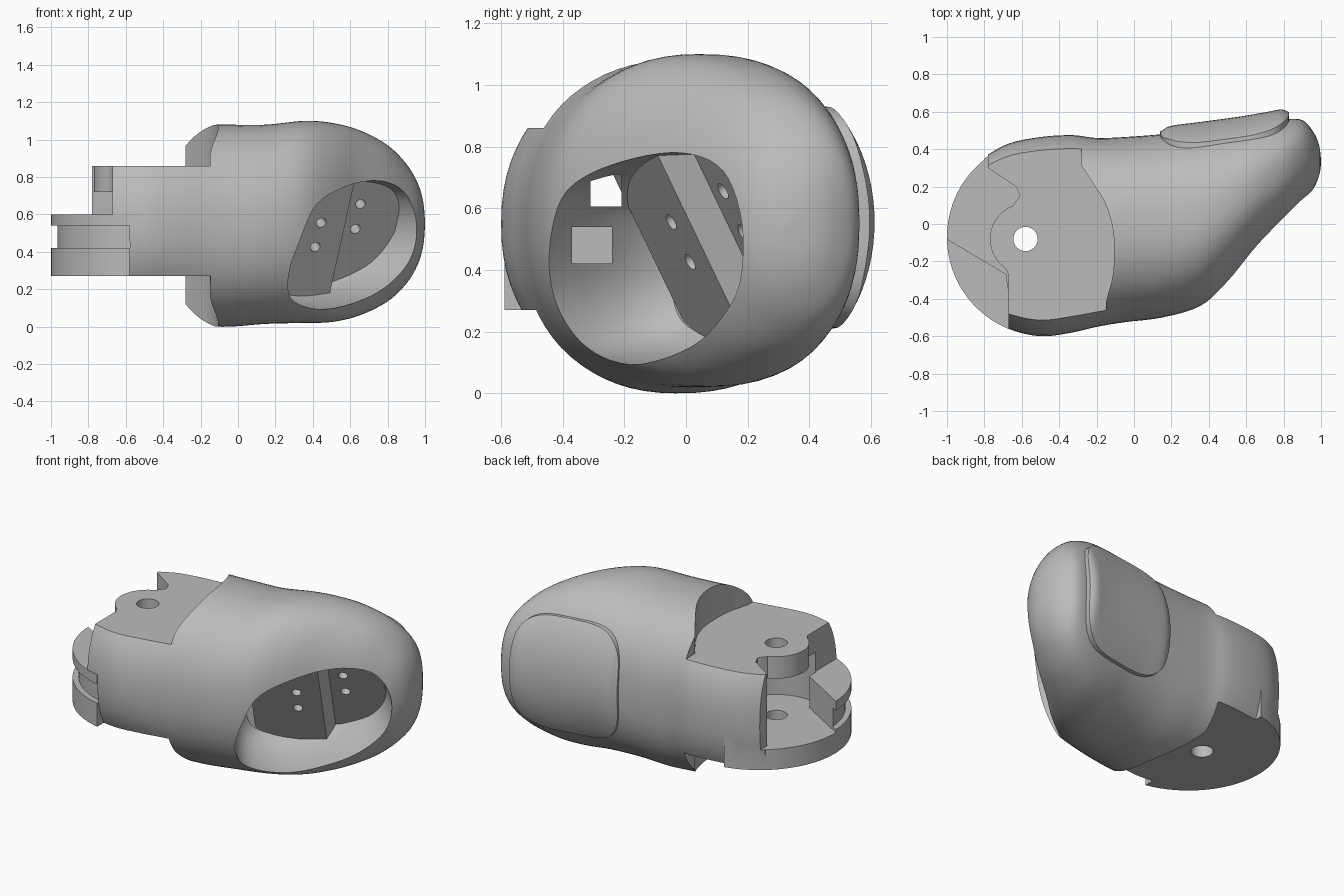
import bpy, bmesh, math
from mathutils import Vector

if "Cube" in bpy.data.objects:
    bpy.data.objects.remove(bpy.data.objects["Cube"], do_unlink=True)

grey = bpy.data.materials.new("plain grey")
grey.use_nodes = True
colour = (0.5, 0.5, 0.5, 1)
grey.diffuse_color = colour
grey.node_tree.nodes["Principled BSDF"].inputs["Base Color"].default_value = colour


def loft(name, rings):
    """Closed solid through a list of equal-length rings of points."""
    bm = bmesh.new()
    loops = [[bm.verts.new(p) for p in ring] for ring in rings]
    for a, b in zip(loops, loops[1:]):
        for i in range(len(a)):
            j = (i + 1) % len(a)
            bm.faces.new((a[i], a[j], b[j], b[i]))
    bm.faces.new(loops[0][::-1])
    bm.faces.new(loops[-1])
    bmesh.ops.recalc_face_normals(bm, faces=bm.faces)
    mesh = bpy.data.meshes.new(name)
    bm.to_mesh(mesh)
    bm.free()
    mesh.materials.append(grey)
    obj = bpy.data.objects.new(name, mesh)
    bpy.context.collection.objects.link(obj)
    return obj


def prism(name, outline, low, high):
    return loft(name, [[(x, y, z) for x, y in outline] for z in (low, high)])


def arc(cx, cy, r, start, end, n=24):
    angles = [math.radians(start + (end - start) * i / n) for i in range(n + 1)]
    return [(cx + r * math.cos(a), cy + r * math.sin(a)) for a in angles]


def box(name, lo, hi):
    return prism(name, [(lo[0], lo[1]), (hi[0], lo[1]), (hi[0], hi[1]), (lo[0], hi[1])], lo[2], hi[2])


def rod(name, centre, axis, radius, length):
    turn = Vector(axis).to_track_quat('Z', 'Y').to_matrix()
    rings = [[Vector(centre) + turn @ Vector((x, y, s * length / 2)) for x, y in arc(0, 0, radius, 0, 345, 23)]
             for s in (-1, 1)]
    return loft(name, rings)


def combine(obj, tool, operation='DIFFERENCE'):
    mod = obj.modifiers.new(operation.title(), 'BOOLEAN')
    mod.operation, mod.object, mod.solver = operation, tool, 'EXACT'
    bpy.context.view_layer.update()
    deps = bpy.context.evaluated_depsgraph_get()
    mesh = bpy.data.meshes.new_from_object(obj.evaluated_get(deps))
    obj.modifiers.clear()
    obj.data = mesh
    bpy.data.objects.remove(tool, do_unlink=True)


def spline(points, steps, closed=False):
    """Catmull-Rom curve through points of any dimension."""
    n, out = len(points), []
    for i in range(n if closed else n - 1):
        ids = [i - 1, i, i + 1, i + 2]
        a, b, c, d = [Vector(points[k % n if closed else min(max(k, 0), n - 1)]) for k in ids]
        for s in range(steps):
            t = s / steps
            out.append(b + (c - a) * t / 2 + (a * 2 - b * 5 + c * 4 - d) * t * t / 2
                       + (b * 3 - a - c * 3 + d) * t ** 3 / 2)
    return out if closed else out + [Vector(points[-1])]


def section(s, front=2.2, back=2.4, inset=0, n=72):
    """Rounded cross-section from (x, y low, y high, z low, z high)."""
    x, y0, y1, z0, z1 = s
    ring = []
    for i in range(n):
        c, d = math.cos(2 * math.pi * i / n), math.sin(2 * math.pi * i / n)
        power = 2 / (front if c < 0 else back)
        ring.append((x, (y0 + y1) / 2 + ((y1 - y0) / 2 - inset) * math.copysign(abs(c) ** power, c),
                     (z0 + z1) / 2 + ((z1 - z0) / 2 - inset) * math.copysign(abs(d) ** power, d)))
    return ring


# Fingertip body
profile = [(-.8, -.48, .36, .03, 1.07), (-.67, -.56, .43, .03, 1.07), (-.5, -.6, .465, .03, 1.07),
           (-.33, -.58, .475, .02, 1.07), (-.2, -.55, .46, .005, 1.08), (-.05, -.525, .465, 0, 1.08),
           (.15, -.5, .48, .015, 1.08), (.35, -.44, .5, .02, 1.1), (.5, -.32, .52, .025, 1.09),
           (.65, -.15, .54, .06, 1.05), (.8, 0, .56, .135, .97), (.9, .11, .555, .23, .87),
           (.96, .19, .49, .33, .77), (.99, .26, .42, .43, .67), (1, .32, .34, .54, .56)]
stations = spline(profile, 5)
body = loft("fingertip_body", [section(s) for s in stations])

# Hinge disc at the base
disc = prism("disc", arc(-.47, -.07, .53, 102, 258, 48), .27, .6)
combine(body, disc, 'UNION')

# Flat cheeks above and below the hinge
cheek = [(-1.2, -1), (-.13, -1), (-.15, -.42)] + [tuple(p) for p in spline(
    [(-.14, -.38), (-.11, -.25), (-.11, -.05), (-.15, .1), (-.22, .22), (-.28, .31)], 5)] + [(-.29, 1), (-1.2, 1)]
combine(body, prism("cheek_cutter", cheek, .86, 1.4))
combine(body, prism("cheek_cutter", cheek, -.4, .27))

# Hinge pocket, with a round lobe left over it
side = [(-1.2, .9), (-.78, .9), (-.78, .3), (-.63, .2)]
combine(body, prism("pocket_cutter", side + arc(-.58, -.08, .28, 95, -110) +
                    [(-.68, -.27), (-1, -.08), (-1.2, .03)], .4, .72))
lobe = [(-.61, .15), (-.64, .11)] + arc(-.58, -.08, .19, 110, 235)
combine(body, prism("lobe_cutter", side + lobe + [(-.67, -.27), (-.67, -.9), (-1.2, -.9)], .71, 1.4))
combine(body, prism("ledge_cutter", [(-1.2, -.9), (-.67, -.9), (-.67, -.26), (-.9, -.1), (-1.2, .1)], .6, .715))

# Groove round the disc and pin hole
groove = arc(-.47, -.07, .495, 175, 258) + arc(-.47, -.07, .75, 258, 175)
combine(body, prism("groove_cutter", groove, .42, .54))
combine(body, rod("pin_cutter", (-.58, -.08, .55), (0, 0, 1), .065, 2))

# Hollow behind the slanted pad opening
opening = spline([(.335, .15), (.285, .3), (.315, .5), (.385, .66), (.55, .75), (.74, .78), (.88, .72),
                  (.945, .55), (.92, .35), (.8, .2), (.65, .12), (.48, .09)], 5, True)
outward, middle = Vector((.69, -.72, 0)), Vector((.62, -.12, .44))


def opening_ring(depth, scale):
    return [middle + (Vector((p.x, -.45 + (p.x - .27) * .95, p.y)) - middle) * scale - outward * depth
            for p in opening]


combine(body, loft("hollow_cutter", [opening_ring(d, s) for d, s in
                                     [(-.5, 1), (0, 1), (.15, .98), (.28, .92), (.37, .83), (.42, .72)]]))

# Cord channels running from the hollow towards the hinge
combine(body, box("channel_cutter", (-.35, -.37, .42), (.36, -.24, .54)))
combine(body, box("channel_cutter", (-.72, -.31, .605), (.42, -.21, .71)))

# Slanted, stepped mounting block inside the hollow
plan = [(.2, -.165), (.575, .01), (.56, .13), (.85, .27), (.8, .4), (.1, .25)]
block = loft("mounting_block", [[(x + .22 * (z - .56), y - .48 * (z - .56), z) for x, y in plan]
                                for z in (.12, .85)])
for spot in [(.44, -.04, .56), (.41, .02, .43), (.66, .11, .65), (.63, .18, .52)]:
    combine(block, rod("screw_cutter", spot, (.43, -.9, -.5), .028, .2))
combine(block, loft("block_trim", [section(s, inset=.035) for s in stations[:-8]]), 'INTERSECT')

# Raised nail on the back
plate = [(.1, -.3, .47, .01, 1.08), (.15, -.3, .5, .01, 1.09), (.2, -.3, .525, .01, 1.1),
         (.35, -.3, .545, .01, 1.11), (.55, -.2, .572, .02, 1.09), (.7, -.05, .597, .07, 1.04),
         (.79, .02, .612, .12, .99), (.84, .1, .59, .16, .95)]
nail = loft("nail", [section(s, 2, 2) for s in spline(plate, 5)])
outline = []
for i in range(64):
    c, d = math.cos(math.pi * i / 32), math.sin(math.pi * i / 32)
    outline.append((.485 + .345 * math.copysign(abs(c) ** .55, c), .57 + .36 * math.copysign(abs(d) ** .55, d)))
combine(nail, loft("nail_trim", [[(x, y, z) for x, z in outline] for y in (.33, .9)]), 'INTERSECT')
bevel = nail.modifiers.new("Soft edge", 'BEVEL')
bevel.width, bevel.segments, bevel.angle_limit = .025, 3, math.radians(50)

# Smooth shading with sharp cut edges
for obj in (body, block, nail):
    bpy.ops.object.select_all(action='DESELECT')
    obj.select_set(True)
    bpy.context.view_layer.objects.active = obj
    bpy.ops.object.shade_smooth_by_angle(angle=math.radians(30))
